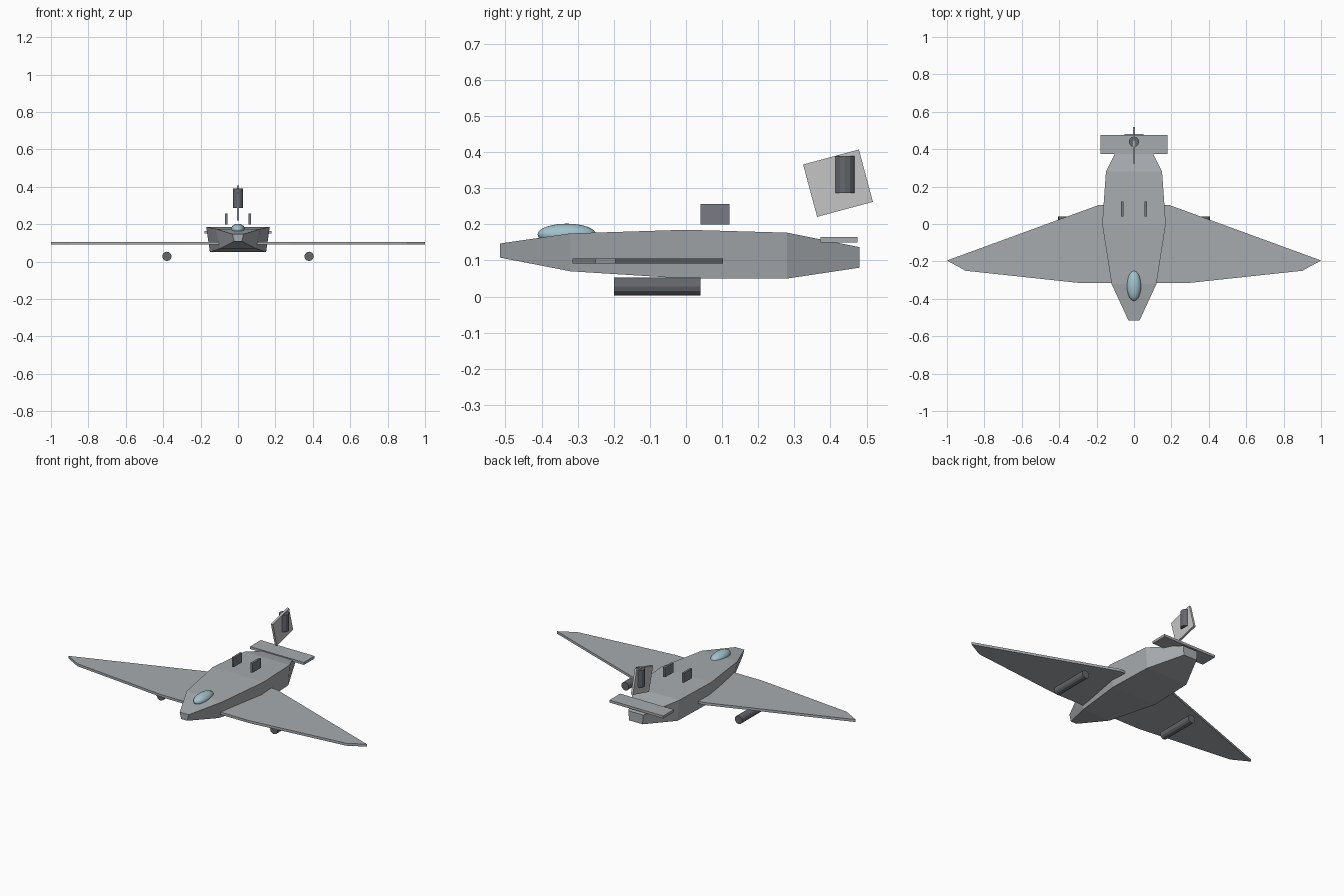
import bpy, bmesh, math
from mathutils import Matrix

cube = bpy.data.objects.get("Cube")
if cube:
    bpy.data.objects.remove(cube, do_unlink=True)


def material(name, color):
    m = bpy.data.materials.new(name)
    m.use_nodes = True
    m.diffuse_color = (*color, 1)
    m.node_tree.nodes["Principled BSDF"].inputs["Base Color"].default_value = (*color, 1)
    return m


hull_grey = material("hull grey", (0.39, 0.41, 0.43))
fin_grey = material("light fin grey", (0.56, 0.56, 0.56))
dark_grey = material("dark grey", (0.13, 0.135, 0.15))
plate_grey = material("blue grey", (0.19, 0.195, 0.23))
glass = material("pale blue glass", (0.36, 0.54, 0.60))


def finish(name, bm, mat):
    bmesh.ops.recalc_face_normals(bm, faces=bm.faces)
    mesh = bpy.data.meshes.new(name)
    bm.to_mesh(mesh)
    bm.free()
    mesh.materials.append(mat)
    ob = bpy.data.objects.new(name, mesh)
    bpy.context.collection.objects.link(ob)
    return ob


def box(name, center, size, mat, tilt=0):
    bm = bmesh.new()
    bmesh.ops.create_cube(bm, size=1, matrix=Matrix.Translation(center)
                          @ Matrix.Rotation(math.radians(tilt), 4, "X")
                          @ Matrix.Diagonal((*size, 1)))
    return finish(name, bm, mat)


def cylinder(name, center, radius, length, mat, tilt=0):
    bm = bmesh.new()
    bmesh.ops.create_cone(bm, cap_ends=True, segments=12, radius1=radius,
                          radius2=radius, depth=length,
                          matrix=Matrix.Translation(center)
                          @ Matrix.Rotation(math.radians(tilt), 4, "X"))
    return finish(name, bm, mat)


# Fuselage: y, half width at top, half width at bottom, bottom z, top z
stations = [
    (-0.515, 0.03, 0.02, 0.108, 0.147),
    (-0.32, 0.12, 0.095, 0.07, 0.175),
    (0.0, 0.17, 0.15, 0.05, 0.185),
    (0.28, 0.15, 0.14, 0.05, 0.177),
    (0.48, 0.05, 0.045, 0.08, 0.137),
]
bm = bmesh.new()
rings = []
for y, top, low, z0, z1 in stations:
    rings.append([bm.verts.new(p) for p in
                  ((-low, y, z0), (low, y, z0), (top, y, z1), (-top, y, z1))])
for a, b in zip(rings, rings[1:]):
    for i in range(4):
        j = (i + 1) % 4
        bm.faces.new((a[i], a[j], b[j], b[i]))
bm.faces.new(rings[0])
bm.faces.new(rings[-1])
finish("fuselage", bm, hull_grey)

# Swept wings, pods under them and upright plates on the back
outline = [(0, -0.315), (0.295, -0.315), (0.90, -0.25), (1.0, -0.195),
           (0.187, 0.102), (0, 0.102)]
for side, sx in (("left", 1), ("right", -1)):
    bm = bmesh.new()
    low = [bm.verts.new((sx * x, y, 0.091)) for x, y in outline]
    top = [bm.verts.new((sx * x, y, 0.106)) for x, y in outline]
    bm.faces.new(low)
    bm.faces.new(top)
    for i in range(1, len(outline)):
        bm.faces.new((low[i - 1], low[i], top[i], top[i - 1]))
    finish(side + "_wing", bm, hull_grey)
    cylinder(side + "_pod", (sx * 0.38, -0.08, 0.028), 0.025, 0.24, dark_grey, 90)
    box(side + "_back_plate", (sx * 0.063, 0.08, 0.228), (0.013, 0.08, 0.057), plate_grey)

# Tail
box("tailplane", (0, 0.424, 0.157), (0.36, 0.102, 0.015), hull_grey)
box("tail_fin", (0, 0.421, 0.314), (0.013, 0.16, 0.15), fin_grey, 15)
cylinder("fin_cylinder", (0, 0.44, 0.338), 0.028, 0.103, dark_grey)

# Canopy
bm = bmesh.new()
bmesh.ops.create_uvsphere(bm, u_segments=20, v_segments=12, radius=1,
                          matrix=Matrix.Translation((0, -0.33, 0.172))
                          @ Matrix.Diagonal((0.038, 0.081, 0.03, 1)))
canopy = finish("canopy", bm, glass)
for p in canopy.data.polygons:
    p.use_smooth = True
